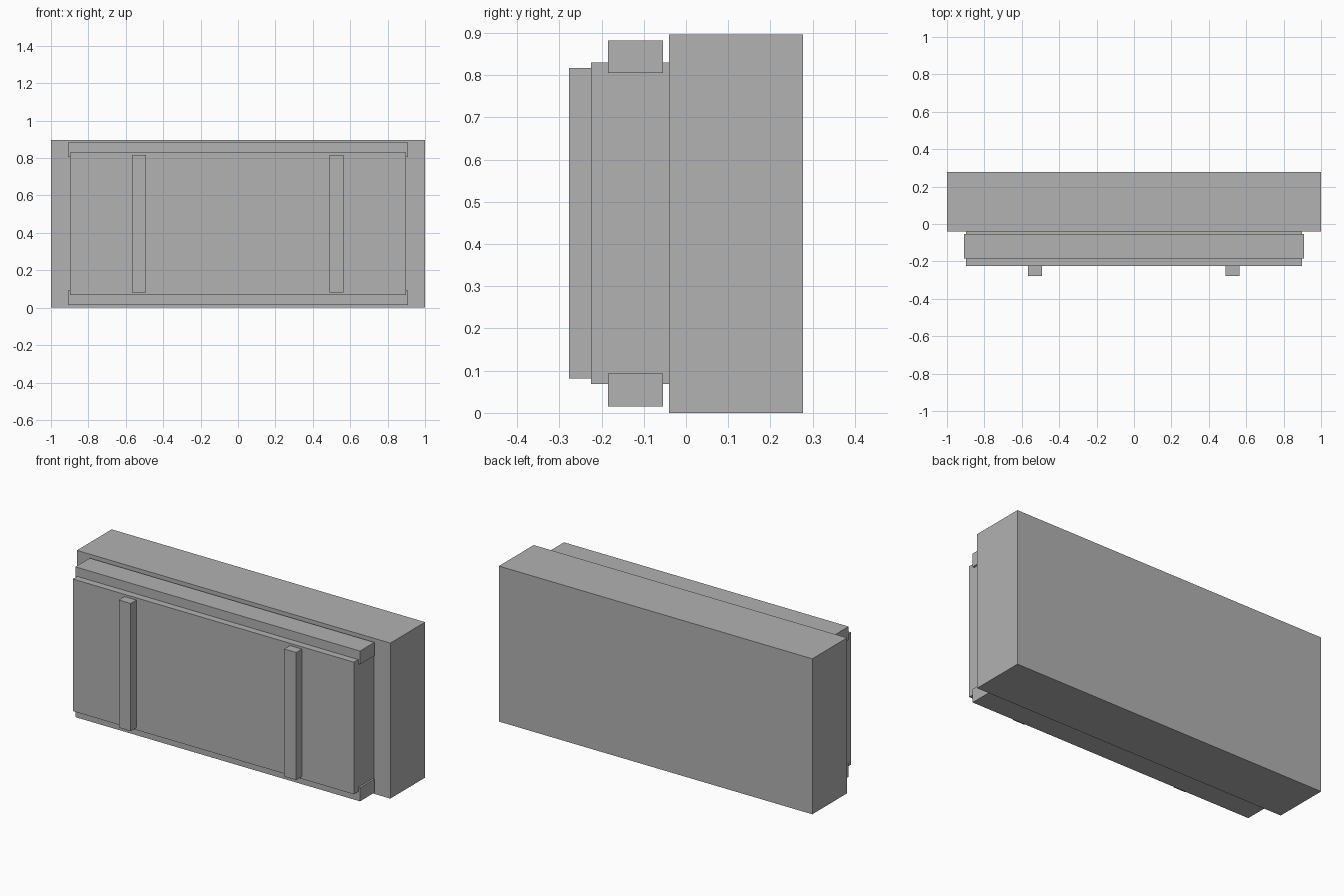
import bpy

if "Cube" in bpy.data.objects:
    bpy.data.objects.remove(bpy.data.objects["Cube"])

grey = bpy.data.materials.new("mid_grey")
grey.diffuse_color = (0.445, 0.445, 0.445, 1)
grey.use_nodes = True
grey.node_tree.nodes["Principled BSDF"].inputs["Base Color"].default_value = grey.diffuse_color


def box(name, x, y, z):
    """Add a box spanning the (low, high) ranges on each axis."""
    bpy.ops.mesh.primitive_cube_add(
        size=1, location=[(r[0] + r[1]) / 2 for r in (x, y, z)])
    obj = bpy.context.object
    obj.name = name
    obj.scale = [r[1] - r[0] for r in (x, y, z)]
    bpy.ops.object.transform_apply(location=False, rotation=False, scale=True)
    obj.data.materials.append(grey)
    return obj


# Main block at the back
box("body", (-1, 1), (-0.04, 0.277), (0, 0.897))

# Raised panel in front of the body
box("front_panel", (-0.897, 0.897), (-0.225, -0.04), (0.068, 0.83))

# Rails gripping the top and bottom edges of the panel
for name, z in (("lower_rail", (0.015, 0.093)), ("upper_rail", (0.805, 0.882))):
    box(name, (-0.908, 0.908), (-0.185, -0.054), z)

# Vertical bars on the face of the panel
for name, x in (("left_bar", (-0.567, -0.491)), ("right_bar", (0.489, 0.565))):
    box(name, x, (-0.277, -0.225), (0.081, 0.817))
